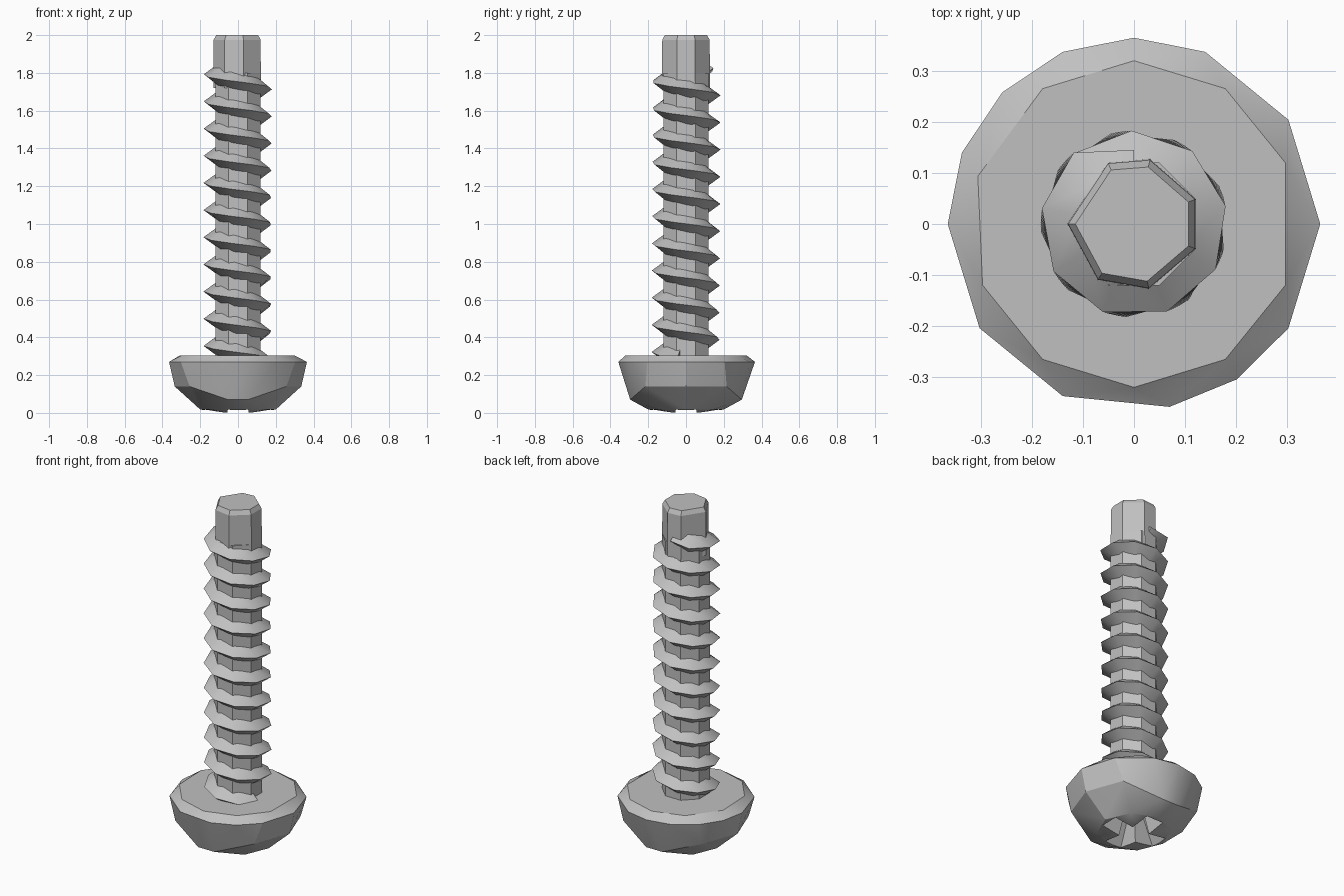
import bpy, bmesh
from math import cos, sin, radians, pi

cube = bpy.data.objects.get("Cube")
if cube:
    bpy.data.objects.remove(cube)

steel = bpy.data.materials.new("grey steel")
steel.use_nodes = True
steel.diffuse_color = (0.53, 0.53, 0.53, 1)
steel.node_tree.nodes["Principled BSDF"].inputs["Base Color"].default_value = (0.53, 0.53, 0.53, 1)


def ring(radius, z, angles):
    return [(radius * cos(radians(a)), radius * sin(radians(a)), z) for a in angles]


def even(count, start=0):
    return [start + 360 * i / count for i in range(count)]


def finish(name, bm):
    bmesh.ops.recalc_face_normals(bm, faces=bm.faces)
    mesh = bpy.data.meshes.new(name)
    bm.to_mesh(mesh)
    bm.free()
    mesh.materials.append(steel)
    obj = bpy.data.objects.new(name, mesh)
    bpy.context.collection.objects.link(obj)
    return obj


def hull(name, points):
    bm = bmesh.new()
    for p in points:
        bm.verts.new(p)
    bmesh.ops.convex_hull(bm, input=bm.verts)
    loose = [v for v in bm.verts if not v.link_faces]
    bmesh.ops.delete(bm, geom=loose, context='VERTS')
    return finish(name, bm)


def smooth(obj, angle):
    bpy.ops.object.select_all(action='DESELECT')
    obj.select_set(True)
    bpy.context.view_layer.objects.active = obj
    bpy.ops.object.shade_smooth_by_angle(angle=radians(angle))


# Faceted pan head with uneven rim
rim = [0, 34, 67.5, 90, 112.5, 135, 157.5, 180, 214, 247.5, 281, 303.5, 326]
head = hull("head",
            ring(0.32, 0.305, [22, 56, 90, 124, 163, 202, 236, 270, 304, 338])
            + ring(0.365, 0.27, rim)
            + ring(0.335, 0.14, [0, 40, 140, 180, 220, 320])
            + ring(0.30, 0.07, [80, 100, 260, 280])
            + ring(0.20, 0.018, even(8))
            + ring(0.08, 0.0, even(8, 22.5)))

# Cross recess cut into the head
for i in range(2):
    pts = []
    for length, width, z in ((0.19, 0.058, -0.01), (0.08, 0.03, 0.17)):
        for sx in (-1, 1):
            for sy in (-1, 1):
                x, y = sx * length, sy * width
                pts.append((x, y, z) if i == 0 else (y, x, z))
    cutter = hull("recess_cutter_%d" % (i + 1), pts)
    cutter.hide_render = True
    cutter.hide_set(True)
    cut = head.modifiers.new("recess", 'BOOLEAN')
    cut.operation = 'DIFFERENCE'
    cut.solver = 'EXACT'
    cut.object = cutter
bpy.context.view_layer.objects.active = head
for m in list(head.modifiers):
    bpy.ops.object.modifier_apply(modifier=m.name)
for obj in list(bpy.data.objects):
    if obj.name.startswith("recess_cutter"):
        bpy.data.objects.remove(obj)
smooth(head, 25)

# Shank and chamfered tip
smooth(hull("shank", ring(0.13, 0.25, even(8, 22.5)) + ring(0.13, 1.8, even(8, 22.5))), 20)
tip_angles = [22, 76, 113, 180, 237, 283, 338]
smooth(hull("tip", ring(0.131, 1.72, tip_angles) + ring(0.129, 1.975, tip_angles)
            + ring(0.115, 2.0, tip_angles)), 20)

# Helical thread with a sharp triangular section
PITCH, TOP, STEPS = 0.1433, 1.825, 9
count = int((TOP - 0.31) / PITCH * STEPS) + 1
bm = bmesh.new()
previous = None
for i in range(count + 1):
    turn = i / STEPS * 1.004
    a = pi / 2 + 2 * pi * turn
    z = TOP - PITCH * turn
    crest, half = (0.183, 0.044) if i else (0.145, 0.02)
    section = [bm.verts.new((r * cos(a), r * sin(a), z + dz))
               for r, dz in ((0.11, half * 1.2), (crest, 0), (0.11, -half * 1.2))]
    if previous:
        for j in range(3):
            k = (j + 1) % 3
            bm.faces.new((previous[j], previous[k], section[k], section[j]))
    else:
        bm.faces.new(section)
    previous = section
bm.faces.new(previous)
smooth(finish("thread", bm), 45)
